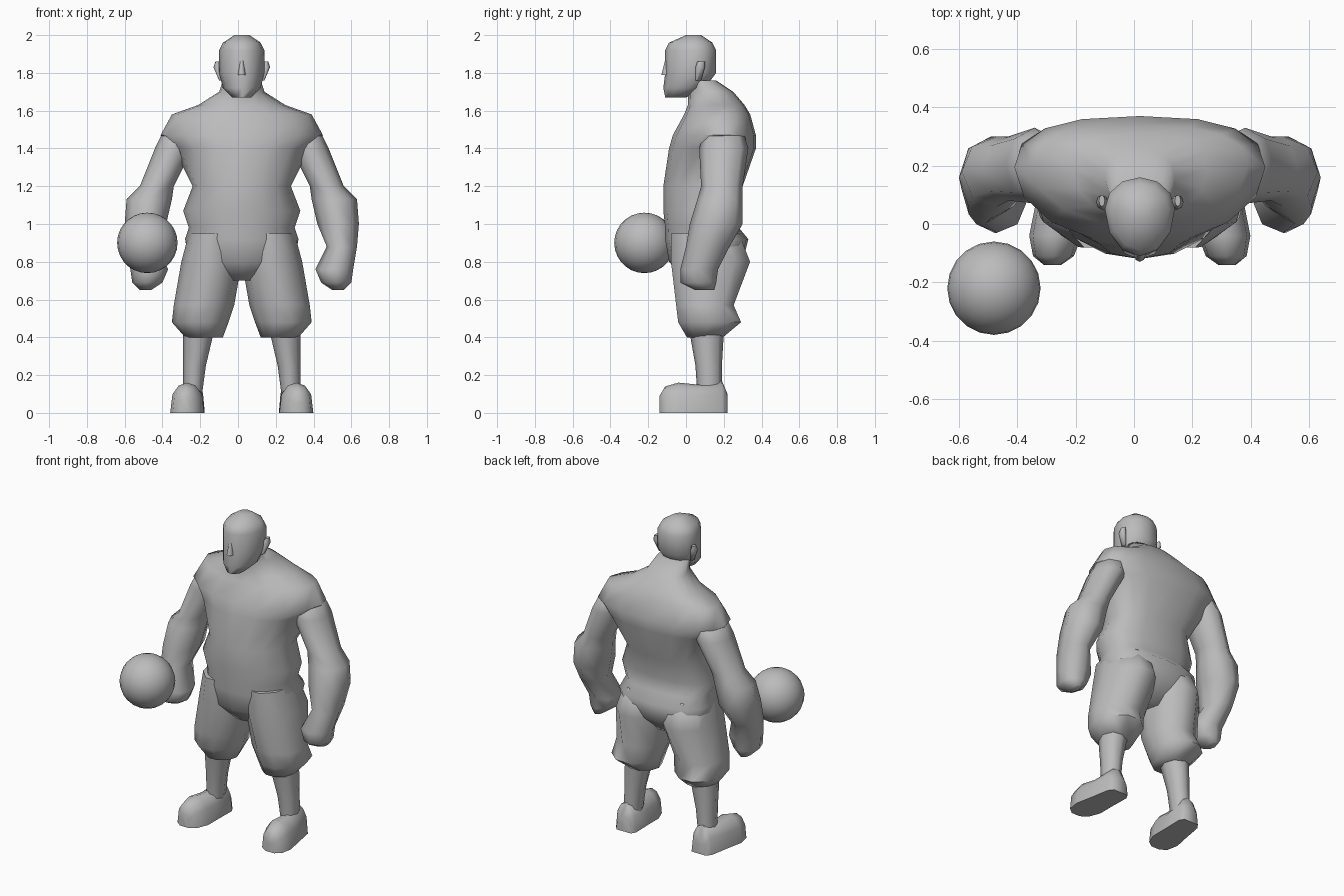
import bpy, bmesh, math
from math import cos, sin, pi

if "Cube" in bpy.data.objects:
    bpy.data.objects.remove(bpy.data.objects["Cube"])

CENTRE = .02  # plane of symmetry of the body
clay = bpy.data.materials.new("clay_grey")
clay.use_nodes = True
clay.diffuse_color = (.5, .5, .5, 1)
shader = clay.node_tree.nodes["Principled BSDF"]
shader.inputs["Base Color"].default_value = clay.diffuse_color


def finish(name, bm, location, mirror=False):
    """Turn a bmesh into a smooth shaded object, mirrored for paired parts."""
    bmesh.ops.recalc_face_normals(bm, faces=bm.faces)
    mesh = bpy.data.meshes.new(name)
    bm.to_mesh(mesh)
    bm.free()
    mesh.materials.append(clay)
    part = bpy.data.objects.new(name, mesh)
    bpy.context.collection.objects.link(part)
    part.location = location
    if mirror:
        modifier = part.modifiers.new("mirror", 'MIRROR')
        modifier.use_mirror_merge = False
    bpy.ops.object.select_all(action='DESELECT')
    part.select_set(True)
    bpy.context.view_layer.objects.active = part
    bpy.ops.object.shade_smooth_by_angle(angle=math.radians(70))


def loft(name, rings, mirror=False):
    """Skin a list of closed rings of points and cap both ends."""
    bm = bmesh.new()
    loops = [[bm.verts.new(point) for point in ring] for ring in rings]
    for lower, upper in zip(loops, loops[1:]):
        for i in range(len(lower)):
            bm.faces.new((lower[i - 1], lower[i], upper[i], upper[i - 1]))
    bm.faces.new(loops[0])
    bm.faces.new(loops[-1])
    finish(name, bm, (CENTRE, 0, 0), mirror)


def oval(z, x, width, front, back, sides=8, widest=.5, boxy=1):
    """Level ring; widest is a fraction of the depth, boxy squares the back."""
    middle = front + (back - front) * widest
    ring = []
    for i in range(sides):
        c, s = cos(2 * pi * i / sides), sin(2 * pi * i / sides)
        power = boxy if s > 0 else 1
        across = math.copysign(abs(c) ** power, c)
        along = abs(s) ** power
        reach = back if s > 0 else front
        ring.append((x + width * across, middle + (reach - middle) * along, z))
    return ring


def arch(y, width, height, steps=6):
    """Upright ring with a flat sole and a rounded top, toes turned out."""
    angles = [pi * i / steps for i in range(steps + 1)]
    x = .285 - y / 10
    return [(x + width * cos(a), y, height * abs(sin(a)) ** .7) for a in angles]


# torso: height, half width, front, back
torso = [
    (.7, .1, 0, .2), (.8, .28, -.09, .3), (.92, .3, -.11, .33),
    (.98, .28, -.11, .28), (1.07, .31, -.12, .28), (1.2, .26, -.12, .3),
    (1.4, .36, -.09, .37), (1.47, .43, -.07, .37), (1.58, .37, -.01, .34),
    (1.63, .23, .01, .31), (1.7, .12, .01, .25), (1.76, .1, 0, .16)]
loft("torso", [oval(z, 0, width, front, back, sides=16, widest=.6, boxy=.8)
               for z, width, front, back in torso])

# head with a heavy jaw and flat crown
head = [
    (1.67, .05, -.11, 0), (1.72, .1, -.12, .1), (1.8, .12, -.11, .16),
    (1.92, .12, -.11, .16), (1.96, .1, -.09, .14), (2, .04, 0, .08)]
loft("head", [oval(z, 0, width, front, back, sides=12, widest=.6)
              for z, width, front, back in head])
loft("nose", [oval(1.79, 0, .02, -.13, -.08), oval(1.87, 0, .01, -.11, -.08)])
loft("ears", [oval(1.76, .11, .01, .05, .08), oval(1.83, .13, .02, .05, .1),
              oval(1.86, .13, .01, .06, .1)], mirror=True)

# arms and fists: height, centre, half width, front, back
arms = [
    (1.5, .33, .08, .1, .3), (1.4, .36, .1, .07, .33), (1.2, .45, .09, .08, .3),
    (1.13, .49, .12, .06, .3), (1, .51, .11, .02, .3), (.88, .53, .08, 0, .23),
    (.76, .49, .1, -.03, .17), (.69, .5, .08, -.03, .16), (.65, .51, .03, .05, .15)]
loft("arms", [oval(*row) for row in arms], mirror=True)

# baggy shorts gathered below the knee
shorts = [
    (.95, .15, .13, -.09, .29), (.8, .16, .16, -.09, .35),
    (.57, .2, .16, -.06, .26), (.48, .22, .15, -.05, .3), (.4, .2, .1, 0, .2)]
loft("shorts_legs", [oval(*row, sides=10) for row in shorts], mirror=True)

# shins tapering into the shoes
shins = [(.42, .23, .08, .02, .2), (.25, .25, .06, .05, .19), (.1, .26, .05, .06, .19)]
loft("shins", [oval(*row) for row in shins], mirror=True)

# shoes from heel to toe: position, half width, height
shoes = [(.22, .05, .1), (.19, .07, .17), (.06, .08, .15),
         (-.04, .09, .16), (-.11, .07, .14), (-.14, .03, .09)]
loft("shoes", [arch(*row) for row in shoes], mirror=True)

# ball hovering by the right hand
bm = bmesh.new()
bmesh.ops.create_uvsphere(bm, u_segments=20, v_segments=14, radius=.16)
finish("ball", bm, (-.48, -.22, .9))
